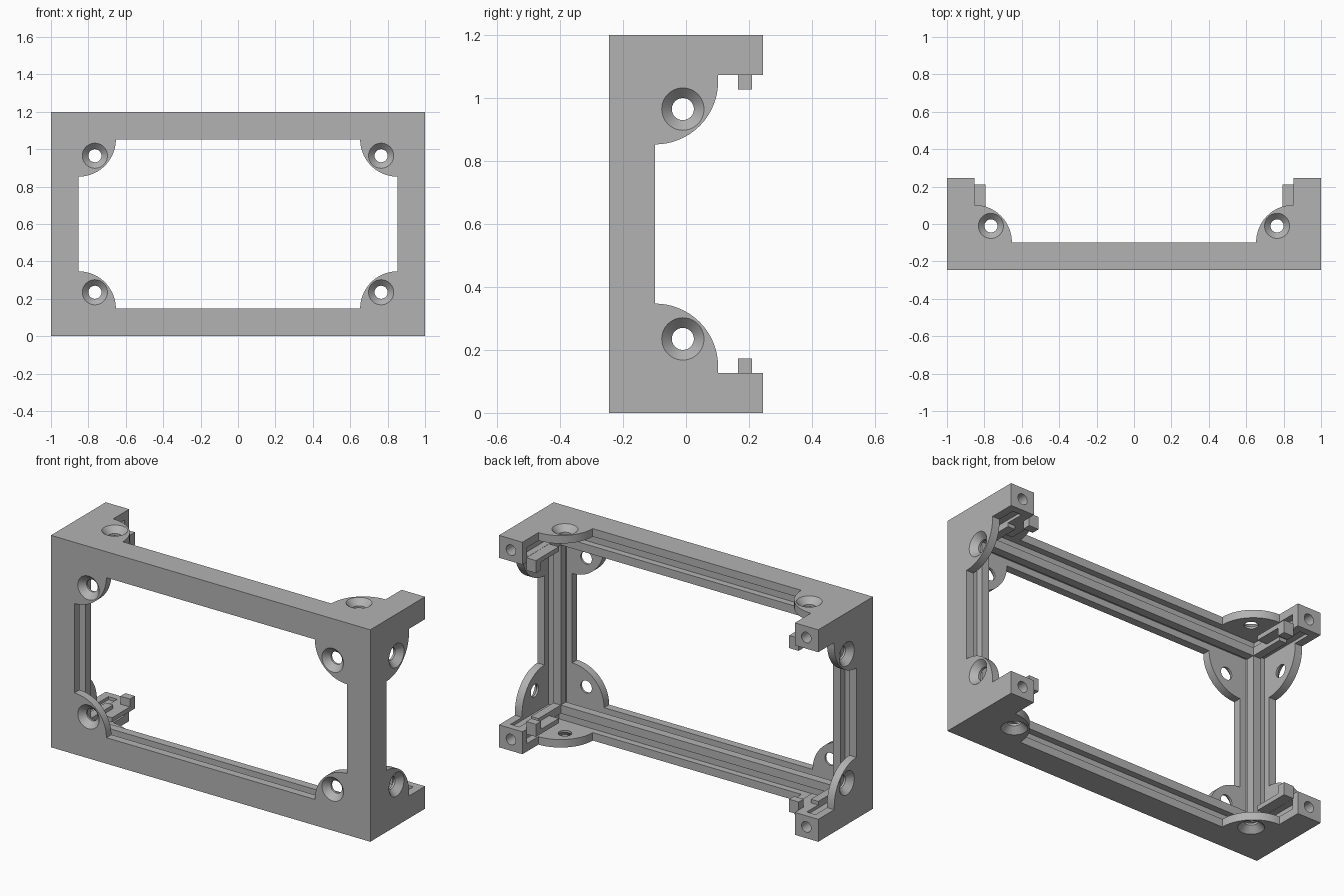
import bpy, bmesh, math
from mathutils import Vector

cube = bpy.data.objects.get("Cube")
if cube:
    bpy.data.objects.remove(cube, do_unlink=True)

WIDTH, DEPTH, HEIGHT = 2.0, 0.49, 1.2
BAR = 0.147                  # bar thickness
PLATE = 0.045                # gusset thickness
SLOT = (PLATE, 0.10)         # panel slot, measured in from the outer face
SLOT_FLOOR = 0.11

grey = bpy.data.materials.new("plain_grey")
grey.use_nodes = True
colour = (0.45, 0.45, 0.45, 1)
grey.diffuse_color = colour
grey.node_tree.nodes["Principled BSDF"].inputs["Base Color"].default_value = colour


def local(u, v, w):
    """Turn distances from the outer top corner into object space."""
    return Vector((WIDTH / 2 - u, v - DEPTH / 2, HEIGHT / 2 - w))


def on_axis(axis, depth, p, q):
    """Point with a depth along one axis and p, q along the other two."""
    c = [p, q]
    c.insert(axis, depth)
    return local(*c)


def finish(name, bm):
    bmesh.ops.recalc_face_normals(bm, faces=bm.faces)
    mesh = bpy.data.meshes.new(name)
    bm.to_mesh(mesh)
    bm.free()
    mesh.materials.append(grey)
    ob = bpy.data.objects.new(name, mesh)
    ob.location.z = HEIGHT / 2
    bpy.context.collection.objects.link(ob)
    return ob


def loft(name, rings):
    """Solid skinned through matching rings of points, capped at both ends."""
    bm = bmesh.new()
    loops = [[bm.verts.new(p) for p in ring] for ring in rings]
    n = len(loops[0])
    for a, b in zip(loops, loops[1:]):
        for i in range(n):
            j = (i + 1) % n
            bm.faces.new((a[i], a[j], b[j], b[i]))
    bm.faces.new(loops[0])
    bm.faces.new(loops[-1])
    return finish(name, bm)


def box(name, u, v, w):
    return loft(name, [[local(a, b, c) for a, b in
                        ((u[0], v[0]), (u[1], v[0]), (u[1], v[1]), (u[0], v[1]))]
                       for c in w])


def round_cut(name, axis, centre, sections, sides=40):
    """Turned cutter given as (depth, radius) sections."""
    rings = []
    for depth, r in sections:
        rings.append([on_axis(axis, depth,
                              centre[0] + r * math.cos(math.tau * i / sides),
                              centre[1] + r * math.sin(math.tau * i / sides))
                      for i in range(sides)])
    return loft(name, rings)


def gusset(name, axis):
    """Quarter-round plate in the corner of one face."""
    c, r, steps = BAR, 0.2, 24
    outline = [(0.05, 0.05), (c + r, 0.05)]
    outline += [(c + r * math.cos(math.pi / 2 * i / steps),
                 c + r * math.sin(math.pi / 2 * i / steps)) for i in range(steps + 1)]
    outline.append((0.05, c + r))
    return loft(name, [[on_axis(axis, d, p, q) for p, q in outline] for d in (0, PLATE)])


def combine(target, tool, operation):
    mod = target.modifiers.new(operation.lower(), 'BOOLEAN')
    mod.operation, mod.solver, mod.object = operation, 'EXACT', tool
    bpy.context.view_layer.objects.active = target
    bpy.ops.object.modifier_apply(modifier=mod.name)
    bpy.data.objects.remove(tool, do_unlink=True)


# Bars meeting at one corner; the long ones run past the mirror planes
frame = box("corner_frame", (0, 1.05), (0, BAR), (0, BAR))
solids = [
    box("upright", (0, BAR), (0, BAR), (0, 0.65)),
    box("arm", (0, BAR), (0, DEPTH), (0, 0.127)),
    box("arm_root", (0, BAR), (0, BAR + 0.2), (0, BAR)),
]
solids += [gusset(n, a) for a, n in enumerate(("side_gusset", "front_gusset", "top_gusset"))]
for part in solids:
    combine(frame, part, 'UNION')

# Panel slots running along the inner faces of the bars
reach, arm_end = 1.2, 0.45
cuts = [
    box("side_slot", SLOT, (SLOT_FLOOR, arm_end), (SLOT_FLOOR, reach)),
    box("front_slot", (SLOT_FLOOR, reach), SLOT, (SLOT_FLOOR, reach)),
    box("top_slot", (SLOT_FLOOR, reach), (SLOT_FLOOR, arm_end), SLOT),
]
# Countersunk screw holes in the gussets and pilot holes in the arm ends
for axis in range(3):
    cuts.append(round_cut("screw_hole", axis, (0.235, 0.235),
                          [(-0.01, 0.077), (0.033, 0.035), (0.08, 0.035)]))
cuts.append(round_cut("pilot_hole", 1, (0.075, 0.064),
                      [(DEPTH - 0.1, 0.03), (DEPTH + 0.05, 0.03)], 24))
for part in cuts:
    combine(frame, part, 'DIFFERENCE')

# Small catch on the inside of each arm
catch = box("panel_catch", (0.12, 0.207), (0.25, 0.455), (0.101, 0.127))
combine(catch, box("hook", (0.147, 0.207), (0.41, 0.455), (0.11, 0.172)), 'UNION')

# Mirror left to right and top to bottom
for ob in (frame, catch):
    mod = ob.modifiers.new("mirror", 'MIRROR')
    mod.use_axis = (True, False, True)
    mod.use_bisect_axis = (True, False, True)
    mod.merge_threshold = 0.0005
    bpy.ops.object.select_all(action='DESELECT')
    ob.select_set(True)
    bpy.context.view_layer.objects.active = ob
    bpy.ops.object.modifier_apply(modifier=mod.name)
    bpy.ops.object.shade_smooth_by_angle(angle=math.radians(30))
